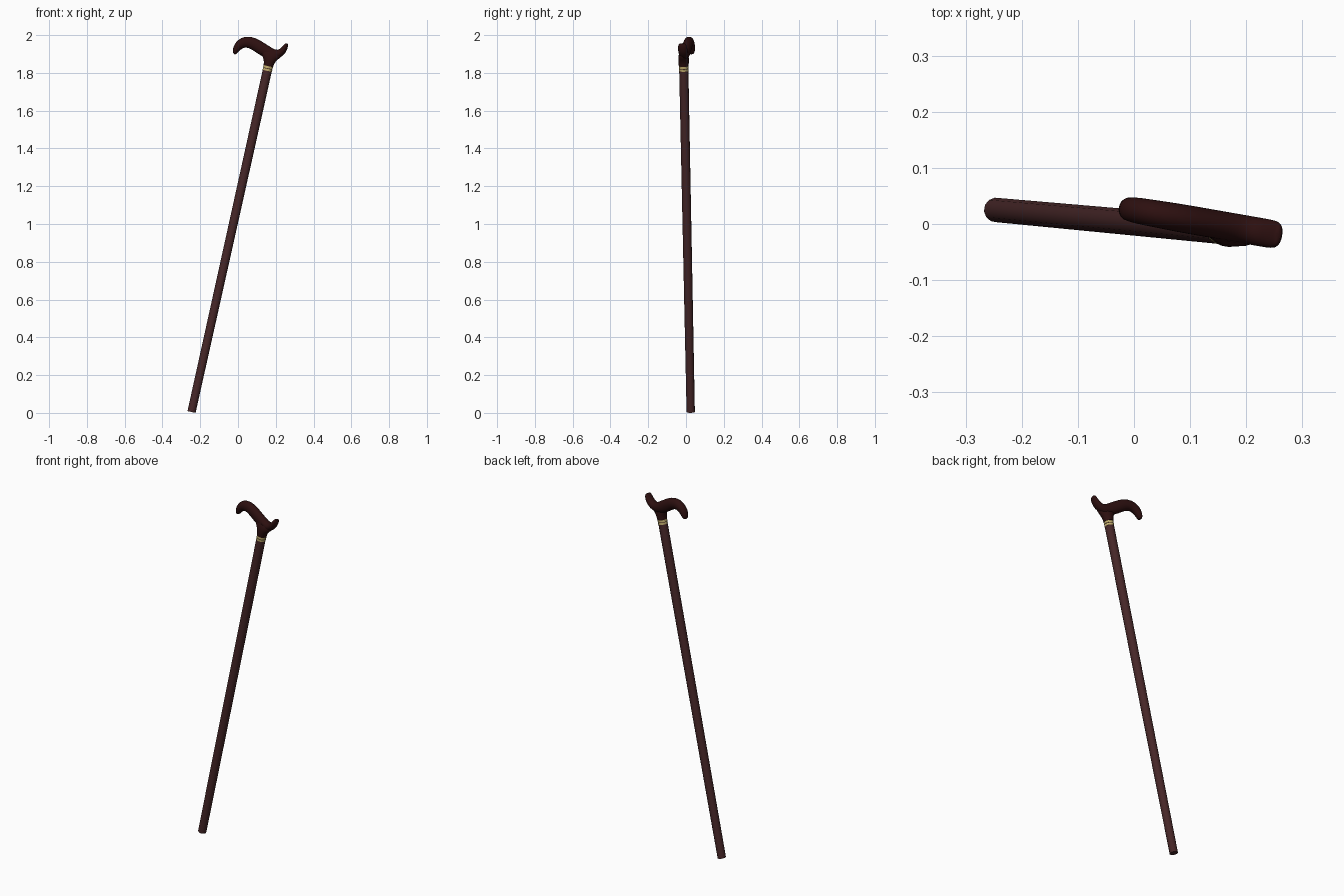
import bpy, bmesh, math
from mathutils import Vector

if "Cube" in bpy.data.objects:
    bpy.data.objects.remove(bpy.data.objects["Cube"])


def material(name, rgb):
    m = bpy.data.materials.new(name)
    m.diffuse_color = (*rgb, 1)
    m.use_nodes = True
    m.node_tree.nodes["Principled BSDF"].inputs["Base Color"].default_value = m.diffuse_color
    return m


SHAFT = material("brown wood", (0.062, 0.020, 0.021))
HANDLE = material("dark brown wood", (0.026, 0.005, 0.005))
GOLD = material("pale gold", (0.55, 0.43, 0.16))

# Leaning centre line of the stick
FOOT = Vector((-0.246, 0.025, 0.005))
AXIS = (Vector((0.159, -0.012, 1.83)) - FOOT).normalized()


def on_axis(z):
    return FOOT + AXIS * ((z - FOOT.z) / AXIS.z)


# Handle lies in a vertical plane turned slightly about z
ALONG = Vector((1, -0.172, 0)).normalized()
SIDE = Vector((0.172, 1, 0)).normalized()
AX_SIDE = AXIS.cross(ALONG).normalized()
AX_ALONG = AX_SIDE.cross(AXIS).normalized()


def loft(name, rings, mat, sides):
    """Skin elliptical rings given as (centre, u vector, v vector)."""
    bm = bmesh.new()
    loops = []
    for c, u, v in rings:
        loops.append([bm.verts.new(c + u * math.cos(a) + v * math.sin(a))
                      for a in (2 * math.pi * (i + 0.5) / sides for i in range(sides))])
    for a, b in zip(loops, loops[1:]):
        for i in range(sides):
            j = (i + 1) % sides
            bm.faces.new((a[i], a[j], b[j], b[i]))
    bm.faces.new(loops[0][::-1])
    bm.faces.new(loops[-1])
    bmesh.ops.recalc_face_normals(bm, faces=bm.faces)
    me = bpy.data.meshes.new(name)
    bm.to_mesh(me)
    bm.free()
    ob = bpy.data.objects.new(name, me)
    bpy.context.collection.objects.link(ob)
    me.materials.append(mat)
    bpy.context.view_layer.objects.active = ob
    ob.select_set(True)
    bpy.ops.object.shade_smooth_by_angle(angle=math.radians(50))
    ob.select_set(False)
    return ob


def stick_part(name, profile, mat, sides=12):
    """Profile points: (height, radius along handle, radius across)."""
    return loft(name, [(on_axis(z), AX_ALONG * a, AX_SIDE * b) for z, a, b in profile],
                mat, sides)


# Shaft
stick_part("shaft", [(0.005, 0.022, 0.022), (1.812, 0.0245, 0.0245)], SHAFT)

# Collar: two gold rings around a thin dark groove
stick_part("collar_core", [(1.805, 0.0235, 0.0235), (1.842, 0.0235, 0.0235)], HANDLE)
for label, z0, z1 in (("lower", 1.811, 1.822), ("upper", 1.825, 1.836)):
    stick_part(label + "_collar_ring", [(z0, 0.0255, 0.0255), (z1, 0.0255, 0.0255)], GOLD)

# Neck flaring into the handle
stick_part("handle_neck", [(1.837, 0.026, 0.026), (1.850, 0.027, 0.027), (1.866, 0.033, 0.028),
                           (1.880, 0.043, 0.027), (1.895, 0.054, 0.025), (1.908, 0.056, 0.018)],
           HANDLE, 16)

# Handle: x, z, half thickness, half width
PATH = [(-0.019, 1.897, 0.008, 0.015), (-0.013, 1.920, 0.018, 0.022),
        (0.006, 1.951, 0.027, 0.024), (0.042, 1.967, 0.032, 0.025),
        (0.083, 1.956, 0.033, 0.026), (0.120, 1.931, 0.034, 0.026),
        (0.160, 1.906, 0.034, 0.026), (0.200, 1.894, 0.027, 0.026),
        (0.230, 1.907, 0.021, 0.026), (0.249, 1.932, 0.015, 0.026),
        (0.256, 1.950, 0.010, 0.022), (0.258, 1.957, 0.005, 0.013)]
rings = []
for i, (x, z, t, w) in enumerate(PATH):
    p, q = PATH[max(i - 1, 0)], PATH[min(i + 1, len(PATH) - 1)]
    d = (ALONG * (q[0] - p[0]) + Vector((0, 0, q[1] - p[1]))).normalized()
    centre = Vector((x, 0.025 - 0.175 * x, z))
    rings.append((centre, d.cross(SIDE) * t, SIDE * w))
handle = loft("handle", rings, HANDLE, 14)
sub = handle.modifiers.new("smooth_curve", "SUBSURF")
sub.levels = sub.render_levels = 1
